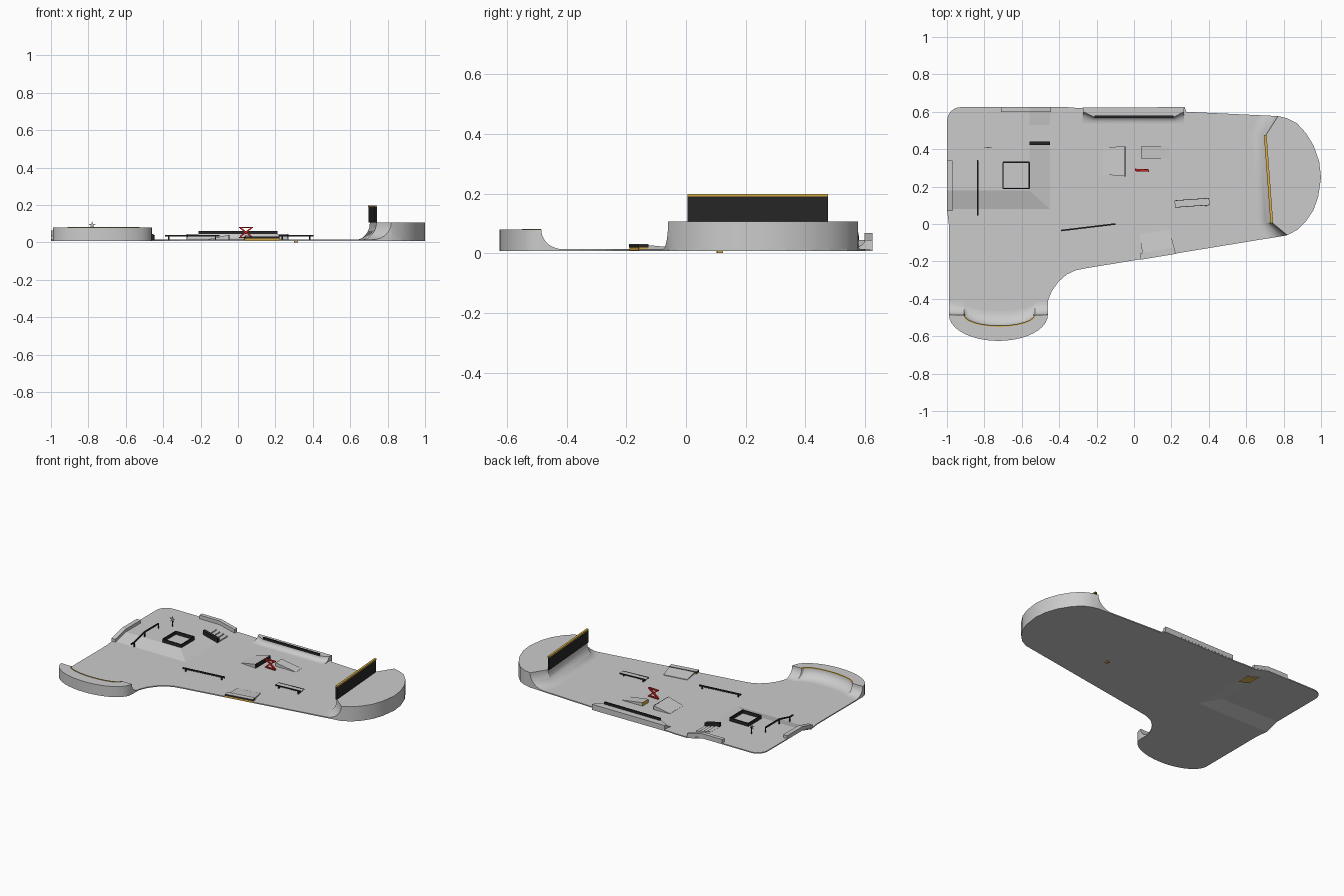
import bpy, math
from mathutils import Vector

if "Cube" in bpy.data.objects:
    bpy.data.objects.remove(bpy.data.objects["Cube"])

ZF = 0.014   # floor top
ZP = 0.042   # raised plaza top


def material(name, col):
    m = bpy.data.materials.new(name)
    m.diffuse_color = (*col, 1)
    m.use_nodes = True
    m.node_tree.nodes["Principled BSDF"].inputs["Base Color"].default_value = m.diffuse_color
    return m


BLACK = material("black_steel", (0.02, 0.02, 0.02))
GOLD = material("gold_trim", (0.7, 0.42, 0.06))
RED = material("red_paint", (0.7, 0.02, 0.02))


def mesh(name, verts, faces, mat=None):
    me = bpy.data.meshes.new(name)
    me.from_pydata(verts, [], faces)
    ob = bpy.data.objects.new(name, me)
    bpy.context.collection.objects.link(ob)
    if mat:
        me.materials.append(mat)
    return ob


def arc(cx, cy, rx, ry, a0, a1, n):
    return [(cx + rx * math.cos(math.radians(a0 + (a1 - a0) * i / n)),
             cy + ry * math.sin(math.radians(a0 + (a1 - a0) * i / n))) for i in range(n + 1)]


def prism(name, pts, tops, zbot, mat=None):
    """Closed block on a plan polygon with its own top height per corner."""
    n = len(pts)
    v = [(*p, zbot) for p in pts] + [(*p, t) for p, t in zip(pts, tops)]
    f = [tuple(range(n))[::-1], tuple(range(n, 2 * n))]
    f += [(i, (i + 1) % n, n + (i + 1) % n, n + i) for i in range(n)]
    return mesh(name, v, f, mat)


def bar(name, p, q, width, h, mat=None):
    """Box running from p to q (bottom centre line), with vertical height h."""
    p, q = Vector(p), Vector(q)
    d = q - p
    s = Vector((-d.y, d.x, 0)).normalized() * width / 2
    up = Vector((0, 0, h))
    base = [p + s, p - s, q - s, q + s]
    return mesh(name, base + [b + up for b in base],
                [(3, 2, 1, 0), (4, 5, 6, 7), (0, 1, 5, 4), (1, 2, 6, 5), (2, 3, 7, 6), (3, 0, 4, 7)], mat)


def transition(name, foot, lip, outer, h, steps=10):
    """Curved ramp from the foot line up to the lip line, with a deck and walls behind."""
    n, rows, f = len(foot), steps + 1, []
    v = []
    for k in range(rows):
        a = math.pi / 2 * k / steps
        for p, q in zip(foot, lip):
            t = math.sin(a)
            v.append((p[0] + (q[0] - p[0]) * t, p[1] + (q[1] - p[1]) * t, ZF + h * (1 - math.cos(a))))
    for k in range(steps):
        f += [(k * n + i, k * n + i + 1, (k + 1) * n + i + 1, (k + 1) * n + i) for i in range(n - 1)]
    o = len(v)
    v += [(*p, ZF + h) for p in outer]
    top_lip = [steps * n + i for i in range(n)]
    ring = [top_lip[-1]] + list(range(o, o + len(outer))) + [top_lip[0]]
    f.append(tuple(top_lip + ring[1:-1]))
    b = len(v)
    v += [(v[i][0], v[i][1], ZF) for i in ring]
    f += [(ring[i], b + i, b + i + 1, ring[i + 1]) for i in range(len(ring) - 1)]
    f.append(tuple([k * n + n - 1 for k in range(rows)] + [b]))
    f.append(tuple([k * n for k in range(rows)][::-1] + [b + len(ring) - 1])[::-1])
    ob = mesh(name, v, f)
    bpy.context.view_layer.objects.active = ob
    ob.select_set(True)
    bpy.ops.object.mode_set(mode='EDIT')
    bpy.ops.mesh.select_all(action='SELECT')
    bpy.ops.mesh.normals_make_consistent(inside=False)
    bpy.ops.object.mode_set(mode='OBJECT')
    bpy.ops.object.shade_smooth_by_angle()
    ob.select_set(False)
    return ob


# Outline pieces: rounded right end, rounded bowl end, concave inner corner
right_end = [(0.82, -0.06), (0.875, -0.03), (0.92, 0.015), (0.96, 0.075), (0.985, 0.145), (1, 0.25),
             (0.99, 0.335), (0.96, 0.42), (0.92, 0.485), (0.87, 0.54), (0.82, 0.565), (0.77, 0.577)]
bowl_end = arc(-0.725, -0.485, 0.265, 0.14, 180, 360, 20)
inner = [(-0.46, -0.41), (-0.44, -0.36), (-0.405, -0.31), (-0.36, -0.27), (-0.31, -0.247), (-0.26, -0.237)]

# Floor sheet with the raised corner plaza and its two banks
floor = ([(-1, 0.08), (-0.99, 0)] + bowl_end + inner + right_end +
         [(0.28, 0.60), (0.27, 0.625), (-0.30, 0.62), (-0.36, 0.625), (-0.45, 0.625), (-0.45, 0.08)])
nf = len(floor)
corner = arc(-0.925, 0.55, 0.075, 0.075, 90, 180, 6)
verts = [(*p, ZF) for p in floor] + [(-1, 0.18, ZP), (-0.56, 0.18, ZP), (-0.56, 0.625, ZP)] \
    + [(*p, ZP) for p in corner]
ground = mesh("park_floor", verts, [
    tuple(range(nf)),
    (0, nf - 1, nf + 1, nf),
    (nf - 1, nf - 2, nf + 2, nf + 1),
    tuple(range(nf, len(verts)))])
sol = ground.modifiers.new("thickness", 'SOLIDIFY')
sol.thickness, sol.offset = 0.007, -1

# Large quarter pipe with extension wall
transition("quarter_pipe", [(0.665, 0.582), (0.63, 0.475), (0.655, 0.01), (0.72, -0.077)],
           [(0.77, 0.577), (0.705, 0.475), (0.74, 0.005), (0.82, -0.06)], right_end[1:-1], 0.093)
bar("pipe_wall", (0.702, 0.475, 0.105), (0.737, 0.005, 0.105), 0.010, 0.086, BLACK)
bar("pipe_wall_cap", (0.702, 0.475, 0.190), (0.737, 0.005, 0.190), 0.014, 0.008, GOLD)

# Curved bowl end with coping
lip_arc = arc(-0.72, -0.487, 0.19, 0.06, 180, 360, 12)
foot_arc = arc(-0.72, -0.42, 0.19, 0.045, 180, 360, 12)
transition("bowl_end", [(-0.99, -0.415)] + foot_arc + [(-0.46, -0.415)],
           [(-0.99, -0.485)] + lip_arc + [(-0.46, -0.485)], bowl_end[1:-1][::-1], 0.065)
for i in range(12):
    bar("bowl_coping", (*lip_arc[i], 0.076), (*lip_arc[i + 1], 0.076), 0.006, 0.006, GOLD)

# Back bank with grind rail
transition("back_bank", [(-0.28, 0.54), (-0.22, 0.538), (0.22, 0.538), (0.27, 0.54)],
           [(-0.27, 0.60), (-0.215, 0.572), (0.215, 0.572), (0.265, 0.60)],
           [(0.27, 0.625), (-0.275, 0.622)], 0.031, 6)
bar("back_rail", (-0.21, 0.575, 0.044), (0.21, 0.575, 0.044), 0.010, 0.016, BLACK)

# Hipped ledges following the plaza edge
bar("back_ledge", (-0.71, 0.612, ZP), (-0.56, 0.612, ZP), 0.026, 0.025)
bar("back_ledge_slope", (-0.56, 0.612, ZP), (-0.445, 0.612, ZF), 0.026, 0.025)
bar("side_ledge", (-0.985, 0.34, ZP), (-0.985, 0.18, ZP), 0.03, 0.02)
bar("side_ledge_slope", (-0.985, 0.18, ZP), (-0.985, 0.07, ZF), 0.03, 0.02)

# Square frame on the plaza
sq = [(-0.70, 0.19), (-0.56, 0.19), (-0.56, 0.33), (-0.70, 0.33)]
for i in range(4):
    bar("square_frame", (*sq[i], ZP), (*sq[(i + 1) % 4], ZP), 0.006, 0.022, BLACK)

# Kinked handrail with posts
kink = [(-0.836, 0.34, ZP + 0.028), (-0.836, 0.19, ZP + 0.028), (-0.836, 0.08, ZF + 0.028), (-0.836, 0.045, ZF + 0.028)]
for a, b in zip(kink, kink[1:]):
    bar("kinked_rail", a, b, 0.008, 0.008, BLACK)
for x, y, z in kink[:3]:
    bar("kinked_rail_post", (x, y - 0.003, z - 0.03), (x, y + 0.003, z - 0.03), 0.006, 0.032, BLACK)

# Small post with a star-shaped head
bar("sign_post", (-0.782, 0.41, ZP), (-0.778, 0.41, ZP), 0.004, 0.05, BLACK)
star = [(-0.78 + r * math.sin(i * math.pi / 5), 0.41, 0.092 + r * math.cos(i * math.pi / 5))
        for i in range(10) for r in [0.022 if i % 2 == 0 else 0.007]]
star_ob = mesh("sign_star", star, [tuple(range(10))])
star_ob.modifiers.new("thickness", 'SOLIDIFY').thickness = 0.004

# Stairs down the bank with a side ledge
for i in range(4):
    x = -0.56 + i * 0.0275
    z = ZP - i * 0.007
    bar("stair_step", (x, 0.485, z - 0.012), (x + 0.0275, 0.485, z - 0.012), 0.09, 0.013)
bar("stair_underside", (-0.56, 0.485, 0.030), (-0.47, 0.485, 0.008), 0.085, 0.003, GOLD)
bar("stair_ledge", (-0.56, 0.432, ZP), (-0.45, 0.432, ZF), 0.02, 0.028, BLACK)

# Flat diagonal rail
bar("flat_rail", (-0.39, -0.035, 0.030), (-0.10, 0.0, 0.030), 0.008, 0.009, BLACK)
for x, y in ((-0.37, -0.0325), (-0.12, -0.0025)):
    bar("flat_rail_post", (x - 0.003, y, 0.01), (x + 0.003, y, 0.01), 0.006, 0.021, BLACK)

# Launch and landing wedges
prism("launch_ramp", [(-0.165, 0.265), (-0.05, 0.255), (-0.05, 0.415), (-0.165, 0.41)],
      [0.015, 0.04, 0.04, 0.015], ZF)
bar("launch_edge", (-0.047, 0.255, ZF), (-0.047, 0.415, ZF), 0.005, 0.026, BLACK)
prism("landing_ramp", [(0.04, 0.35), (0.19, 0.35), (0.19, 0.415), (0.04, 0.415)],
      [0.038, 0.015, 0.015, 0.038], ZF)
bar("landing_edge", (0.039, 0.35, ZF), (0.039, 0.415, ZF), 0.004, 0.024, GOLD)

# Red hourglass obstacle made of bars
for dx in (0, 1):
    x0, x1 = (0.01, 0.075) if dx else (0.075, 0.01)
    bar("hourglass_brace", (x0, 0.288, 0.024), (x1, 0.288, 0.074), 0.012, 0.010, RED)
for z in (0.022, 0.076):
    bar("hourglass_bar", (0.005, 0.29, z), (0.08, 0.285, z), 0.012, 0.007, RED)

# Bench with end legs
bar("bench_top", (0.218, 0.107, 0.031), (0.403, 0.12, 0.031), 0.038, 0.005)
for y in (-0.018, 0.018):
    bar("bench_edge", (0.218, 0.107 + y, 0.030), (0.403, 0.12 + y, 0.030), 0.003, 0.008, BLACK)
for x in (0.235, 0.382):
    bar("bench_leg", (x, 0.109, ZF), (x + 0.005, 0.1095, ZF), 0.03, 0.018, BLACK)
bar("bench_anchor", (0.30, 0.112, 0.0), (0.32, 0.1135, 0.0), 0.02, 0.012, GOLD)

# Tilted pad with a front ledge
prism("pad", [(0.045, -0.158), (0.215, -0.127), (0.19, -0.03), (0.03, -0.055)], [0.027, 0.027, 0.018, 0.018], ZF)
bar("pad_ledge", (0.034, -0.174, 0.02), (0.22, -0.143, 0.02), 0.034, 0.010, BLACK)
bar("pad_ledge_top", (0.034, -0.174, 0.029), (0.22, -0.143, 0.029), 0.034, 0.002)
bar("pad_ledge_base", (0.034, -0.174, 0.009), (0.22, -0.143, 0.009), 0.032, 0.011, GOLD)
